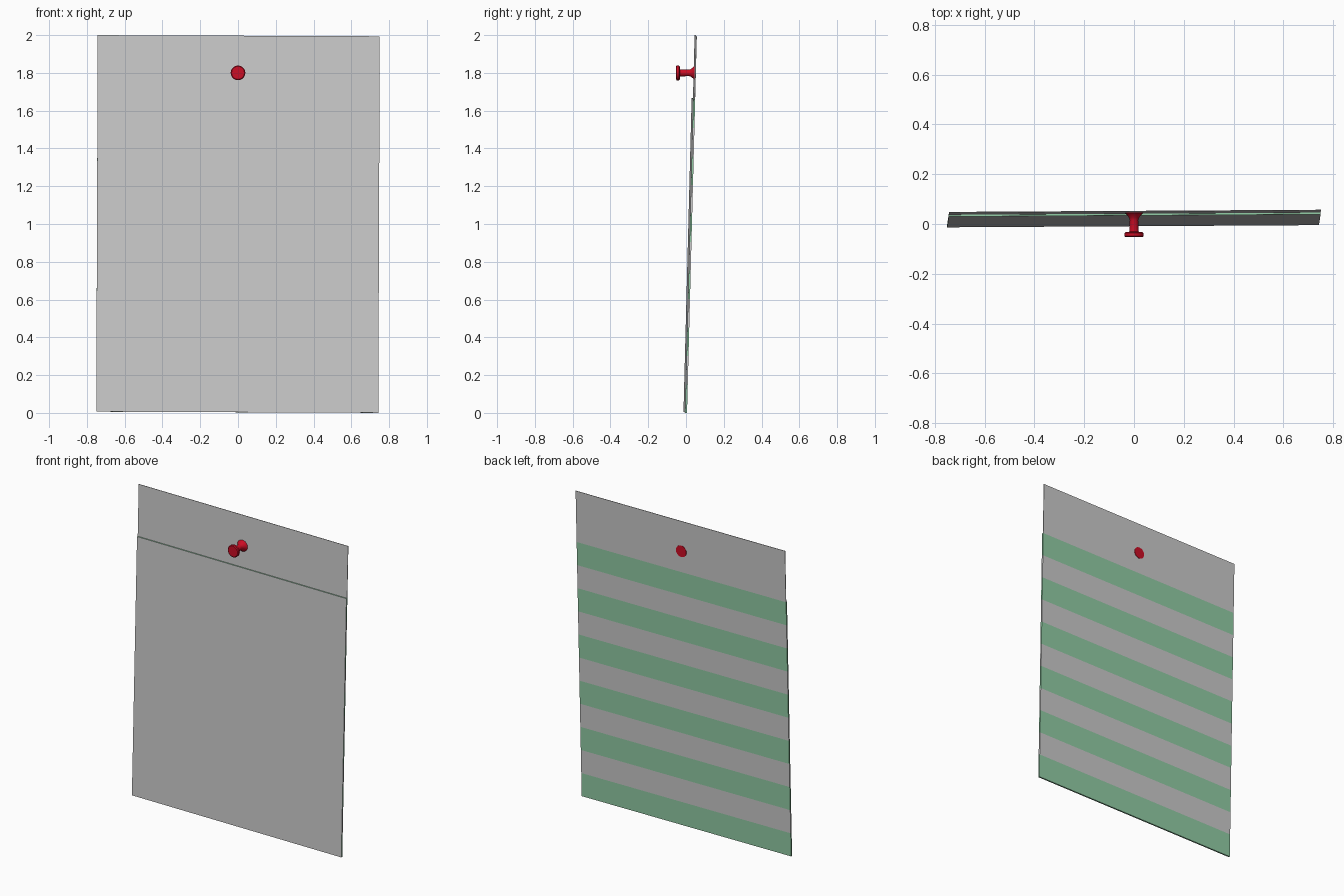
import bpy, bmesh, math
from mathutils import Matrix, Vector

if "Cube" in bpy.data.objects:
    bpy.data.objects.remove(bpy.data.objects["Cube"])

WIDTH, HEIGHT, PAD_TOP, BANDS = 1.493, 1.994, 1.66, 11
SHEET, PAD = 0.003, 0.010          # y depth of the thin sheet and of the whole pad


def material(name, rgb):
    m = bpy.data.materials.new(name)
    m.diffuse_color = (*rgb, 1.0)
    m.use_nodes = True
    m.node_tree.nodes["Principled BSDF"].inputs["Base Color"].default_value = m.diffuse_color
    return m


grey = material("paper_grey", (0.60, 0.60, 0.60))
green = material("stripe_green", (0.29, 0.61, 0.38))
red = material("pin_red", (0.60, 0.004, 0.018))

# slight lean, roll and turn shared by both paper parts
hang = (Matrix.Translation((0, 0.027, 1.0))
        @ Matrix.Rotation(0.006, 4, 'Z')
        @ Matrix.Rotation(-0.026, 4, 'X')
        @ Matrix.Rotation(0.004, 4, 'Y')
        @ Matrix.Translation((0, 0, -HEIGHT / 2)))


def add_object(name, bm, mats):
    bmesh.ops.recalc_face_normals(bm, faces=bm.faces)
    mesh = bpy.data.meshes.new(name)
    bm.to_mesh(mesh)
    bm.free()
    for m in mats:
        mesh.materials.append(m)
    ob = bpy.data.objects.new(name, mesh)
    bpy.context.collection.objects.link(ob)
    return ob


def striped_slab(name, y0, y1, top):
    """Slab cut into bands; green and grey alternate everywhere but the front."""
    bm = bmesh.new()
    bmesh.ops.create_cube(bm, size=1)
    for v in bm.verts:
        v.co = Vector((v.co.x * WIDTH, y0 + (v.co.y + 0.5) * (y1 - y0), (v.co.z + 0.5) * top))
    step = PAD_TOP / BANDS
    for i in range(1, BANDS + 1):
        if i * step < top - 0.001:
            bmesh.ops.bisect_plane(bm, geom=bm.verts[:] + bm.edges[:] + bm.faces[:],
                                   plane_co=(0, 0, i * step), plane_no=(0, 0, 1))
    bm.normal_update()
    for f in bm.faces:
        z = f.calc_center_median().z - 0.0005 * f.normal.z
        band = int(max(z, 0) / step)
        f.material_index = int(f.normal.y > -0.5 and band < BANDS and band % 2 == 0)
    bm.transform(hang)
    return add_object(name, bm, [grey, green])


# tall back sheet and the shorter pad in front of it
striped_slab("back_sheet", -SHEET, 0, HEIGHT)
striped_slab("front_pad", -PAD, -SHEET, PAD_TOP)

# push pin: turned profile of (radius, y)
profile = [(0, -0.053), (0.034, -0.053), (0.039, -0.049), (0.039, -0.037), (0.034, -0.033),
           (0.019, -0.031), (0.017, 0.015), (0.020, 0.025), (0.028, 0.036),
           (0.037, 0.045), (0.037, 0.0505), (0, 0.0505)]
bm = bmesh.new()
verts = [bm.verts.new((r, y, 0)) for r, y in profile]
edges = [bm.edges.new(pair) for pair in zip(verts, verts[1:])]
bmesh.ops.spin(bm, geom=verts + edges, cent=(0, 0, 0), axis=(0, 1, 0),
               angle=math.tau, steps=20, use_merge=True)
bmesh.ops.remove_doubles(bm, verts=bm.verts, dist=0.0001)
pin = add_object("push_pin", bm, [red])
pin.location = (0, 0, 1.8)
bpy.context.view_layer.objects.active = pin
pin.select_set(True)
bpy.ops.object.shade_smooth_by_angle(angle=math.radians(35))
